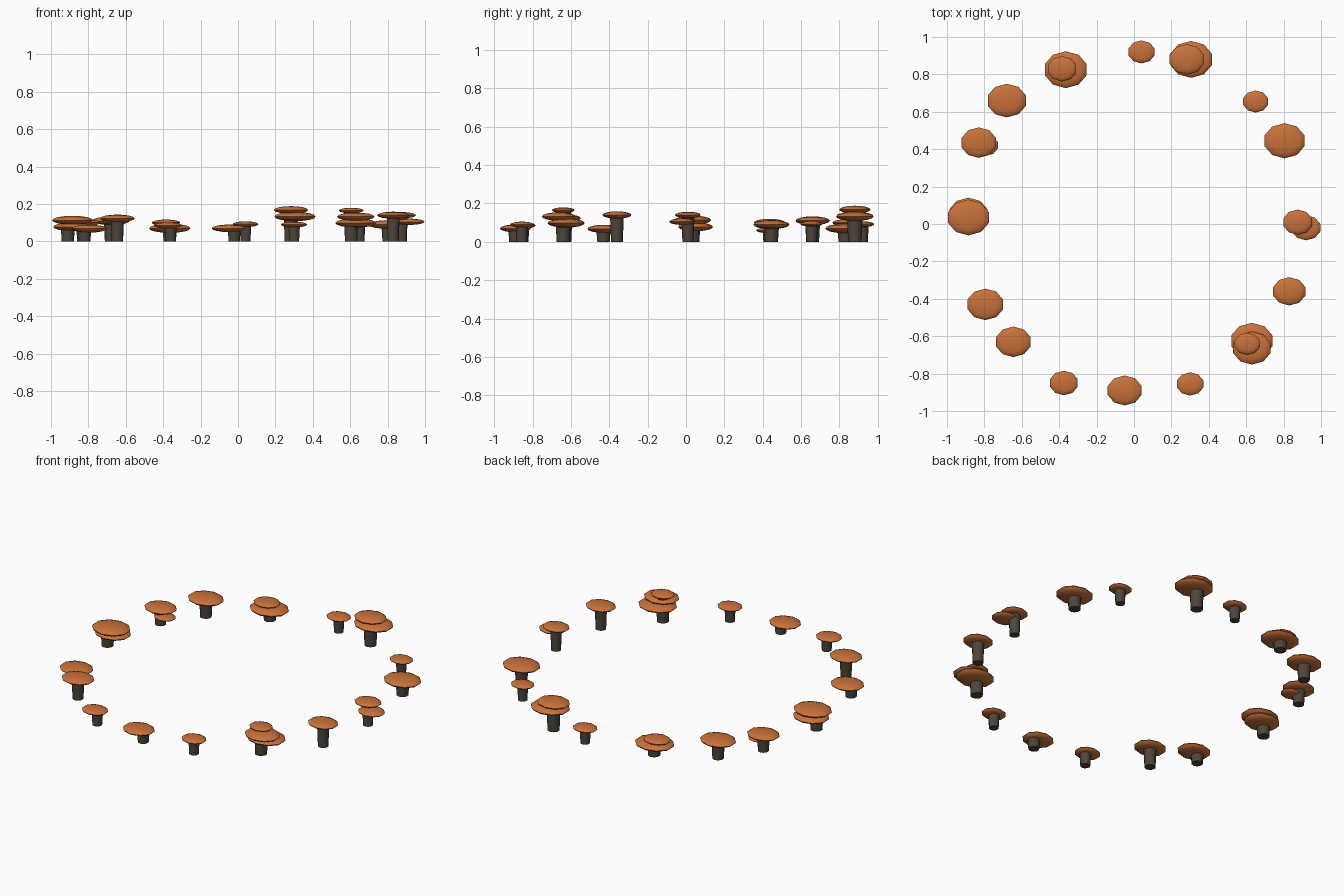
import bpy, math

cube = bpy.data.objects.get("Cube")
if cube:
    bpy.data.objects.remove(cube, do_unlink=True)


def make_material(name, rgb):
    mat = bpy.data.materials.new(name)
    mat.use_nodes = True
    mat.diffuse_color = (*rgb, 1)
    mat.node_tree.nodes["Principled BSDF"].inputs["Base Color"].default_value = (*rgb, 1)
    return mat


ORANGE = make_material("cap_orange", (0.58, 0.165, 0.042))
BROWN = make_material("stem_dark_brown", (0.075, 0.06, 0.042))


def finish(name, mat, angle):
    obj = bpy.context.object
    obj.name = name
    obj.data.materials.append(mat)
    bpy.ops.object.transform_apply(location=False, rotation=False, scale=True)
    bpy.ops.object.shade_smooth_by_angle(angle=math.radians(angle))


# Flattened oval cap
def cap(name, x, y, z, r):
    bpy.ops.mesh.primitive_uv_sphere_add(segments=10, ring_count=8, location=(x, y, z))
    bpy.context.object.scale = (r, r * 0.84, r * 0.21)
    finish(name, ORANGE, 60)


# Stem, slightly narrower at the foot
def stem(name, x, y, height, r):
    bpy.ops.mesh.primitive_cone_add(vertices=10, radius1=r * 0.85, radius2=r,
                                    depth=height, location=(x, y, height / 2))
    finish(name, BROWN, 40)


# Each mushroom: caps (x, y, z, radius) from the top one down
MUSHROOMS = [
    [(.04, .92, .092, .073)],
    [(.283, .88, .168, .097), (.305, .88, .133, .117)],
    [(.65, .655, .094, .07)],
    [(.805, .445, .09, .112)],
    [(.875, .01, .14, .08), (.92, -.02, .105, .08)],
    [(.83, -.36, .14, .09)],
    [(.605, -.64, .165, .07), (.63, -.663, .132, .105), (.63, -.625, .098, .115)],
    [(.30, -.855, .09, .074)],
    [(-.05, -.89, .07, .095)],
    [(-.375, -.85, .085, .078)],
    [(-.645, -.63, .123, .097)],
    [(-.795, -.43, .068, .10)],
    [(-.885, .035, .113, .114), (-.885, .05, .078, .108)],
    [(-.83, .435, .1, .097), (-.79, .42, .06, .065)],
    [(-.68, .66, .11, .107)],
    [(-.385, .83, .1, .08), (-.365, .825, .07, .117)],
]

# Stems that stand off the cap centre
STEM_SHIFT = {8: .03, 9: .015, 11: -.025, 12: -.025, 15: .02}

for i, caps in enumerate(MUSHROOMS):
    for j, c in enumerate(caps):
        cap(f"mushroom_{i + 1}_cap_{j + 1}", *c)
    x, y, z, r = caps[0]
    widest = max(c[3] for c in caps)
    stem(f"mushroom_{i + 1}_stem", x + STEM_SHIFT.get(i, 0), y, z, .018 + .2 * widest)
